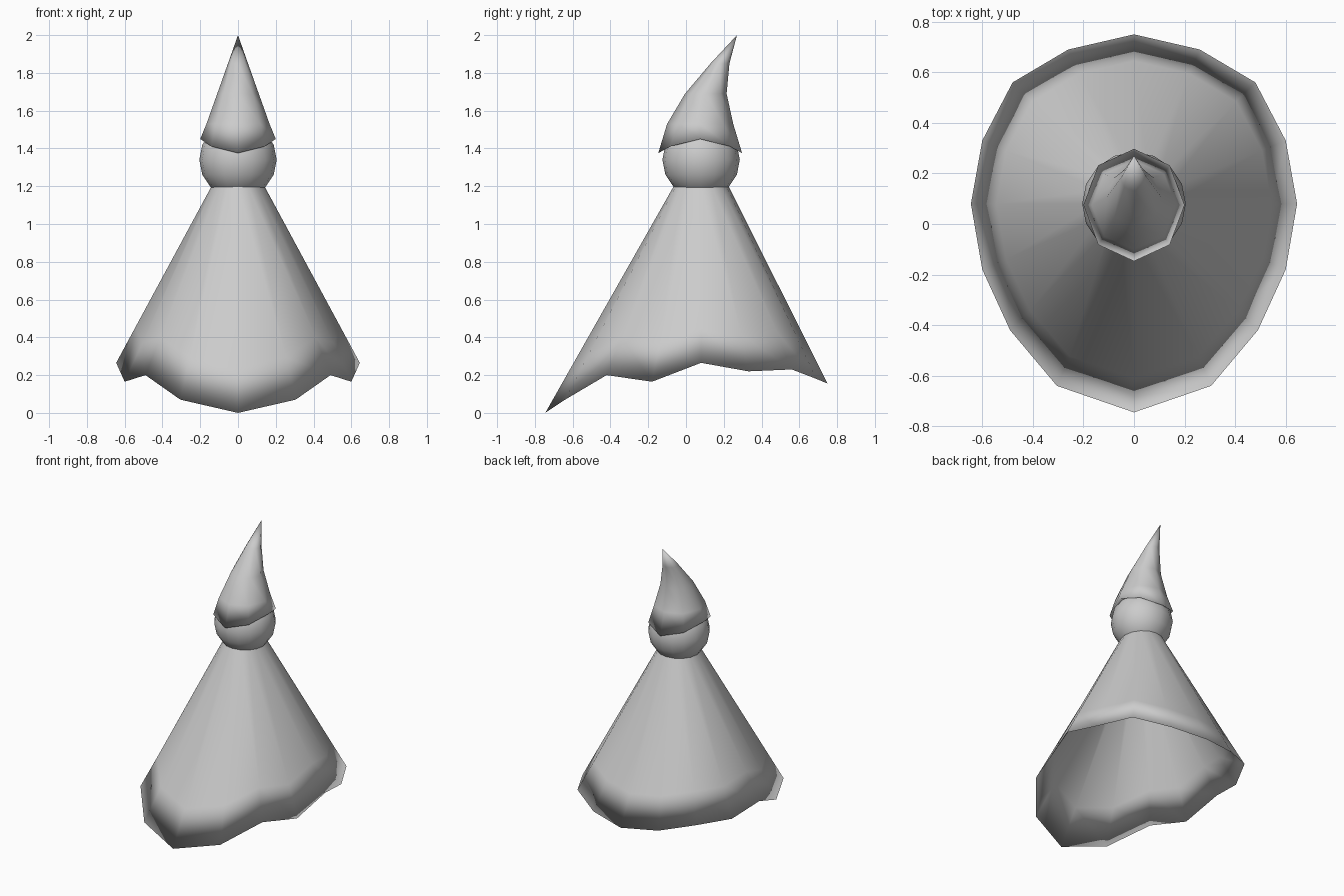
import bpy, bmesh, math

if "Cube" in bpy.data.objects:
    bpy.data.objects.remove(bpy.data.objects["Cube"])

grey = bpy.data.materials.new("plain grey")
grey.diffuse_color = (0.6, 0.6, 0.6, 1)
grey.use_nodes = True
grey.node_tree.nodes["Principled BSDF"].inputs["Base Color"].default_value = grey.diffuse_color
CY = 0.08  # shared vertical axis of robe and head


def ellipse(n, cy, rx, ry, zf):
    """Ring of n points, starting at the back; zf gives the height for each index."""
    return [(rx * math.sin(2 * math.pi * i / n), cy + ry * math.cos(2 * math.pi * i / n), zf(i))
            for i in range(n)]


def loft(name, rings, tip=None):
    """Skin a list of equal rings, optionally closing the last one to a tip."""
    bm = bmesh.new()
    loops = [[bm.verts.new(p) for p in ring] for ring in rings]
    n = len(loops[0])
    for a, b in zip(loops, loops[1:]):
        for i in range(n):
            j = (i + 1) % n
            bm.faces.new((a[i], a[j], b[j], b[i]))
    if tip:
        t = bm.verts.new(tip)
        for i in range(n):
            bm.faces.new((loops[-1][i], loops[-1][(i + 1) % n], t))
    bmesh.ops.recalc_face_normals(bm, faces=bm.faces)
    me = bpy.data.meshes.new(name)
    bm.to_mesh(me)
    bm.free()
    finish(me)
    ob = bpy.data.objects.new(name, me)
    bpy.context.collection.objects.link(ob)
    return ob


def finish(me):
    me.materials.append(grey)
    for p in me.polygons:
        p.use_smooth = True


def blend(a, b, t):
    return [tuple(u + (v - u) * t for u, v in zip(p, q)) for p, q in zip(a, b)]


# Robe: ragged hem mirrored in x, straight up to the neck, hollow inside
half = [(0, .75, .155), (.26, .69, .18), (.48, .56, .23), (.60, .33, .22), (.645, .08, .265),
        (.60, -.18, .165), (.49, -.42, .20), (.305, -.64, .07), (0, -.745, .0)]
hem = half + [(-x, y, z) for x, y, z in half[-2:0:-1]]
neck = ellipse(16, CY, .14, .145, lambda i: 1.2)
inner_neck = ellipse(16, CY, .09, .09, lambda i: 1.16)
loft("robe", [inner_neck, blend(hem, inner_neck, .2), hem, blend(hem, neck, .2), neck])

# Head: coarse ball resting in the neck opening
bpy.ops.mesh.primitive_uv_sphere_add(segments=16, ring_count=8, radius=.205, location=(0, CY, 1.34))
head = bpy.context.object
head.name = "head"
finish(head.data)

# Hat: eight-sided cone bending back, brim dipping at front and back
brim = ellipse(8, .075, .2, .222, lambda i: 1.375 + .075 * (1 - abs(math.cos(i * math.pi / 4))) ** .6)
lining = ellipse(8, .08, .14, .14, lambda i: 1.45)
rings = [lining, brim]
for z, cy, rx, ry in ((1.53, .075, .167, .175), (1.69, .105, .11, .11), (1.85, .18, .053, .05)):
    rings.append(ellipse(8, cy, rx, ry, lambda i: z))
loft("hat", rings, (0, .27, 2.0))
